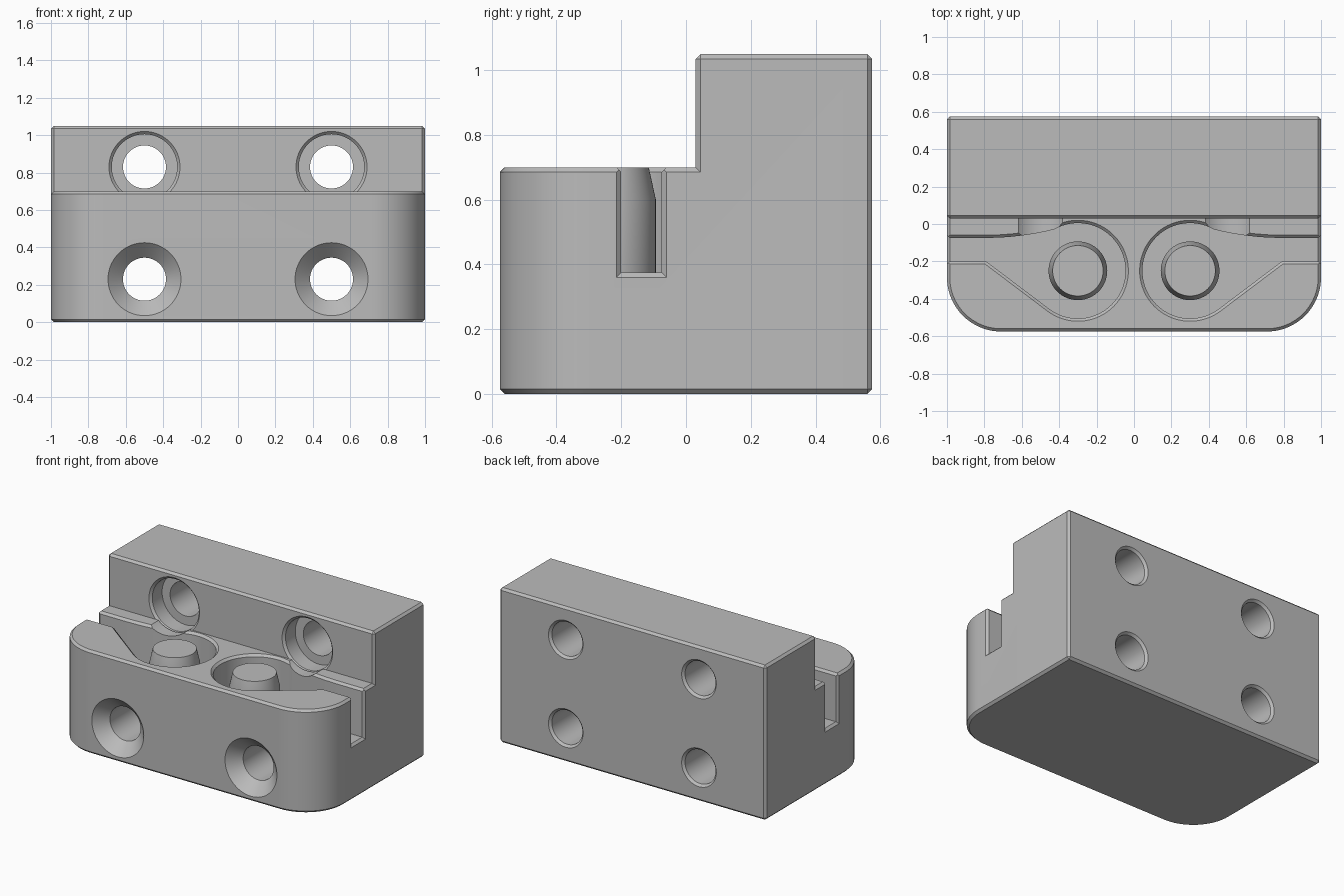
import bpy, bmesh
from math import sin, cos, pi, radians
from mathutils import Vector

if "Cube" in bpy.data.objects:
    bpy.data.objects.remove(bpy.data.objects["Cube"])

CH = 0.015  # edge chamfer

grey = bpy.data.materials.new("plain grey")
grey.use_nodes = True
grey.diffuse_color = (0.5, 0.5, 0.5, 1)
grey.node_tree.nodes["Principled BSDF"].inputs["Base Color"].default_value = (0.5, 0.5, 0.5, 1)


def finish(bm, name):
    bmesh.ops.recalc_face_normals(bm, faces=bm.faces)
    mesh = bpy.data.meshes.new(name)
    bm.to_mesh(mesh)
    bm.free()
    mesh.materials.append(grey)
    obj = bpy.data.objects.new(name, mesh)
    bpy.context.collection.objects.link(obj)
    return obj


def loft(name, rings):
    """Capped solid through rings of equal point count."""
    bm = bmesh.new()
    loops = [[bm.verts.new(p) for p in ring] for ring in rings]
    n = len(loops[0])
    for a, b in zip(loops, loops[1:]):
        for i in range(n):
            j = (i + 1) % n
            bm.faces.new((a[i], a[j], b[j], b[i]))
    bm.faces.new(loops[0])
    bm.faces.new(loops[-1])
    return finish(bm, name)


def turned_y(name, x, z, profile, n=64):
    """Solid of revolution about an axis along y; profile is (radius, y)."""
    return loft(name, [[(x + r * cos(2 * pi * i / n), y, z + r * sin(2 * pi * i / n))
                        for i in range(n)] for r, y in profile])


def offset(outline, d):
    """Mitred outward offset of a clockwise outline."""
    result = []
    for i, p in enumerate(outline):
        before = (p - outline[i - 1]).normalized()
        after = (outline[(i + 1) % len(outline)] - p).normalized()
        a, b = Vector((-before.y, before.x)), Vector((-after.y, after.x))
        result.append(p + (a + b) * d / (1 + a.dot(b)))
    return result


def activate(obj):
    bpy.ops.object.select_all(action='DESELECT')
    obj.select_set(True)
    bpy.context.view_layer.objects.active = obj


def cut(obj, cutter):
    cutter.hide_render = True
    mod = obj.modifiers.new("cut", 'BOOLEAN')
    mod.operation = 'DIFFERENCE'
    mod.solver = 'EXACT'
    mod.object = cutter
    activate(obj)
    bpy.ops.object.modifier_apply(modifier=mod.name)
    bpy.data.objects.remove(cutter)


def smooth(obj):
    activate(obj)
    bpy.ops.object.shade_smooth_by_angle(angle=radians(30))


# Stepped block: L profile swept across the width
step = [(-0.575, 0), (0.575, 0), (0.575, 1.05), (0.03, 1.05), (0.03, 0.7), (-0.575, 0.7)]
block = loft("stepped_block", [[(x, y, z) for y, z in step] for x in (-1, 1)])
bm = bmesh.new()
bm.from_mesh(block.data)
# Rounded front corners
corners = [e for e in bm.edges if all(v.co.y < -0.5 for v in e.verts)
           and abs(e.verts[0].co.z - e.verts[1].co.z) > 0.5]
bmesh.ops.bevel(bm, geom=corners, offset=0.29, segments=18, profile=0.5, affect='EDGES')
# Small chamfer on every outer edge
bm.normal_update()
outer = [e for e in bm.edges if e.calc_face_angle_signed() > radians(40)]
bmesh.ops.bevel(bm, geom=outer, offset=CH, segments=1, affect='EDGES')
bmesh.ops.recalc_face_normals(bm, faces=bm.faces)
bm.to_mesh(block.data)
bm.free()

# Pocket outline: round bay, curved rear wall, side slot, slanted front wall
cx, cy, bay = 0.3, -0.25, 0.255
outline = [Vector((cx + bay * cos(a), cy + bay * sin(a)))
           for a in (radians(-53 - 247 * i / 48) for i in range(49))]
outline += [Vector((x, -0.075 + 0.33 * (0.8 - x) ** 2))
            for x in (0.47, 0.53, 0.59, 0.65, 0.71, 0.8)]
outline += [Vector((1.1, -0.075)), Vector((1.1, -0.2)), Vector((0.79, -0.2))]

for s, side in ((1, "left"), (-1, "right")):
    # Pocket with chamfered rim
    cut(block, loft("pocket_cutter", [[(s * p.x, p.y, z) for p in offset(outline, d)]
                                      for z, d in ((0.375, 0), (0.685, 0), (0.705, 0.02))]))
    # Chamfered slot mouth on the side
    cut(block, loft("mouth_cutter", [
        [(s * x, -0.2 - d, 0.375 - d), (s * x, -0.075 + d, 0.375 - d),
         (s * x, -0.075 + d, 0.9), (s * x, -0.2 - d, 0.9)]
        for x, d in ((0.955, -0.03), (1.005, 0.02))]))
    # Lower countersunk hole
    cut(block, turned_y("lower_hole_cutter", s * 0.5, 0.23, [
        (0.215, -0.595), (0.115, -0.495), (0.115, 0.56), (0.135, 0.58)]))
    # Upper counterbored hole, opening forward over the ledge
    cut(block, turned_y("upper_hole_cutter", s * 0.5, 0.83, [
        (0.175, -0.08), (0.175, 0.029), (0.19, 0.03), (0.175, 0.045),
        (0.175, 0.15), (0.115, 0.15), (0.115, 0.56), (0.135, 0.58)]))
    # Tapered post standing in the round bay
    n = 64
    post = loft(side + "_post", [
        [(s * cx + r * cos(2 * pi * i / n), cy + r * sin(2 * pi * i / n), z) for i in range(n)]
        for r, z in ((0.157, 0.36), (0.157, 0.6), (0.135, 0.7))])
    smooth(post)

smooth(block)
